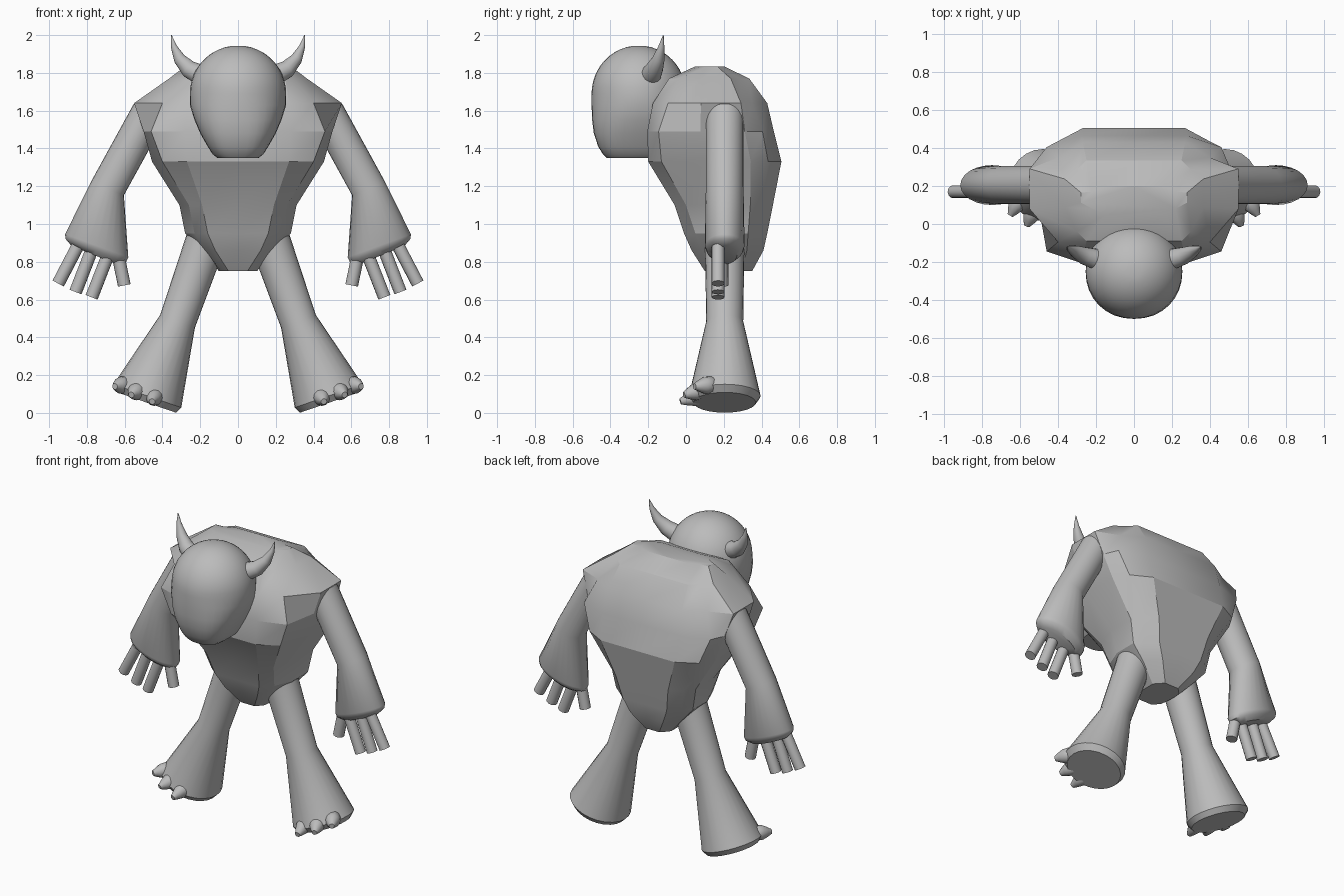
import bpy, bmesh, math
from mathutils import Vector

if "Cube" in bpy.data.objects:
    bpy.data.objects.remove(bpy.data.objects["Cube"])

grey = bpy.data.materials.new("hide_grey")
grey.diffuse_color = (0.5, 0.5, 0.5, 1)
grey.use_nodes = True
grey.node_tree.nodes["Principled BSDF"].inputs["Base Color"].default_value = grey.diffuse_color


def loft(name, rings, angle=30, side=1):
    """Skin a list of equal-length point rings, cap both ends, smooth by angle."""
    bm = bmesh.new()
    rows = [[bm.verts.new((p[0] * side, p[1], p[2])) for p in r] for r in rings]
    n = len(rows[0])
    for a, b in zip(rows, rows[1:]):
        for i in range(n):
            j = (i + 1) % n
            bm.faces.new((a[i], a[j], b[j], b[i]))
    bm.faces.new(rows[0])
    bm.faces.new(rows[-1])
    bmesh.ops.recalc_face_normals(bm, faces=bm.faces)
    me = bpy.data.meshes.new(name)
    bm.to_mesh(me)
    bm.free()
    me.materials.append(grey)
    ob = bpy.data.objects.new(name, me)
    bpy.context.collection.objects.link(ob)
    bpy.ops.object.select_all(action='DESELECT')
    ob.select_set(True)
    bpy.context.view_layer.objects.active = ob
    bpy.ops.object.shade_smooth_by_angle(angle=math.radians(angle))
    return ob


def tilted(x, y, z, tilt, rx, ry, n=24):
    """Ellipse whose wide axis is tilted in the xz plane."""
    t = math.radians(tilt)
    out = []
    for i in range(n):
        a = 2 * math.pi * i / n
        w = rx * math.cos(a)
        out.append((x + w * math.cos(t), y + ry * math.sin(a), z + w * math.sin(t)))
    return out


def tube(path, n=14):
    """Round rings along a path of (x, y, z, radius)."""
    pts = [Vector(p[:3]) for p in path]
    rings = []
    for i, p in enumerate(path):
        d = pts[min(i + 1, len(pts) - 1)] - pts[max(i - 1, 0)]
        d.normalize()
        u = d.cross(Vector((0, 1, 0.2))).normalized()
        v = d.cross(u)
        rings.append([pts[i] + p[3] * (u * math.cos(2 * math.pi * k / n)
                                       + v * math.sin(2 * math.pi * k / n)) for k in range(n)])
    return rings


# Torso: faceted rings (z, front y, back y, flat x, corner x, side x, corner depth)
levels = [
    (0.75, 0.10, 0.35, 0.05, 0.09, 0.10, 0.04),
    (0.86, 0.03, 0.41, 0.12, 0.17, 0.20, 0.06),
    (0.95, -0.01, 0.43, 0.16, 0.23, 0.28, 0.06),
    (1.10, -0.06, 0.46, 0.19, 0.26, 0.31, 0.06),
    (1.33, -0.20, 0.505, 0.27, 0.40, 0.455, 0.07),
    (1.49, -0.205, 0.465, 0.28, 0.46, 0.50, 0.06),
    (1.64, -0.175, 0.43, 0.27, 0.40, 0.55, 0.08),
    (1.77, -0.09, 0.335, 0.25, 0.30, 0.365, 0.05),
    (1.835, 0.05, 0.20, 0.15, 0.22, 0.28, 0.03),
]
rings = []
for z, yf, yb, xa, xc, xs, d in levels:
    s1, s2 = yf + 0.42 * (yb - yf), yf + 0.77 * (yb - yf)
    half = [(xa, yf), (xc, yf + d), (xs, s1), (xs, s2), (xc, yb - d), (xa, yb)]
    full = [(0, yf)] + half + [(0, yb)] + [(-x, y) for x, y in reversed(half)]
    rings.append([(x, y, z) for x, y in full])
loft("torso", rings, 25)

# Head: round skull running down into a tapered, squarish muzzle
N = 32
rings = []
for k in range(1, 13):
    a = math.pi / 2 * k / 12
    rings.append((1.69 + 0.255 * math.cos(a), 0.255 * math.sin(a), -0.25 - 0.25 * math.sin(a),
                  -0.25 + 0.25 * math.sin(a), 1.0))
rings += [(1.63, 0.255, -0.50, 0.0, 0.95), (1.55, 0.23, -0.497, -0.02, 0.85),
          (1.48, 0.20, -0.488, -0.05, 0.78), (1.41, 0.16, -0.465, -0.08, 0.72),
          (1.37, 0.135, -0.44, -0.1, 0.7), (1.35, 0.11, -0.42, -0.12, 0.7)]


def squarish(v, e):
    return math.copysign(abs(v) ** e, v)


loft("head", [[(rx * squarish(math.cos(2 * math.pi * i / N), e),
                (yf + yb) / 2 + (yb - yf) / 2 * squarish(math.sin(2 * math.pi * i / N), e), z)
               for i in range(N)] for z, rx, yf, yb, e in rings], 35)

fingers = [((0.85, 0.17, 0.88), (0.952, 0.17, 0.685)), ((0.775, 0.17, 0.86), (0.86, 0.17, 0.64)),
           ((0.69, 0.17, 0.83), (0.775, 0.17, 0.612)), ((0.64, 0.19, 0.86), (0.602, 0.19, 0.675))]
toes = [((0.435, 0.11, 0.10), (0.455, -0.03, 0.06)), ((0.52, 0.10, 0.125), (0.565, -0.01, 0.095)),
        ((0.59, 0.15, 0.15), (0.652, 0.045, 0.14))]

for side, tag in ((1, "left"), (-1, "right")):
    # Horn: curved and pointed
    loft(tag + "_horn", tube([(0.20, -0.185, 1.79, 0.055), (0.26, -0.168, 1.82, 0.047),
                              (0.31, -0.145, 1.875, 0.032), (0.34, -0.13, 1.94, 0.016),
                              (0.353, -0.12, 2.0, 0.002)]), 50, side)
    # Arm: straight upper arm, flaring flattened forearm, rounded end
    loft(tag + "_arm", [tilted(x, 0.205, z, t, rx, ry) for x, z, t, rx, ry in (
        (0.45, 1.62, 29, 0.06, 0.065), (0.47, 1.59, 29, 0.094, 0.10),
        (0.69, 1.19, 24, 0.094, 0.10), (0.748, 0.885, 20, 0.178, 0.105),
        (0.753, 0.86, 21, 0.172, 0.095), (0.76, 0.835, 22, 0.13, 0.065))], 40, side)
    # Leg: thigh, knee, flaring foot with a bevelled sole
    loft(tag + "_leg", [tilted(x, 0.205, z, t, rx, ry) for x, z, t, rx, ry in (
        (0.15, 0.97, 20, 0.07, 0.07), (0.16, 0.94, 20, 0.108, 0.105),
        (0.32, 0.485, 20, 0.098, 0.098), (0.48, 0.09, 19, 0.19, 0.19),
        (0.485, 0.055, 19, 0.165, 0.165))], 30, side)
    # Fingers: short blunt rods
    for i, (a, b) in enumerate(fingers):
        loft(f"{tag}_finger_{i + 1}", tube([a + (0.034,), b + (0.034,)], 12), 40, side)
    # Toes: swollen base tapering to a blunt claw
    for i, (a, b) in enumerate(toes):
        a, b = Vector(a), Vector(b)
        path = [(*a.lerp(b, t), r) for t, r in
                ((0, 0.03), (0.15, 0.047), (0.5, 0.045), (0.75, 0.032), (1, 0.016))]
        loft(f"{tag}_toe_{i + 1}", tube(path, 12), 45, side)
